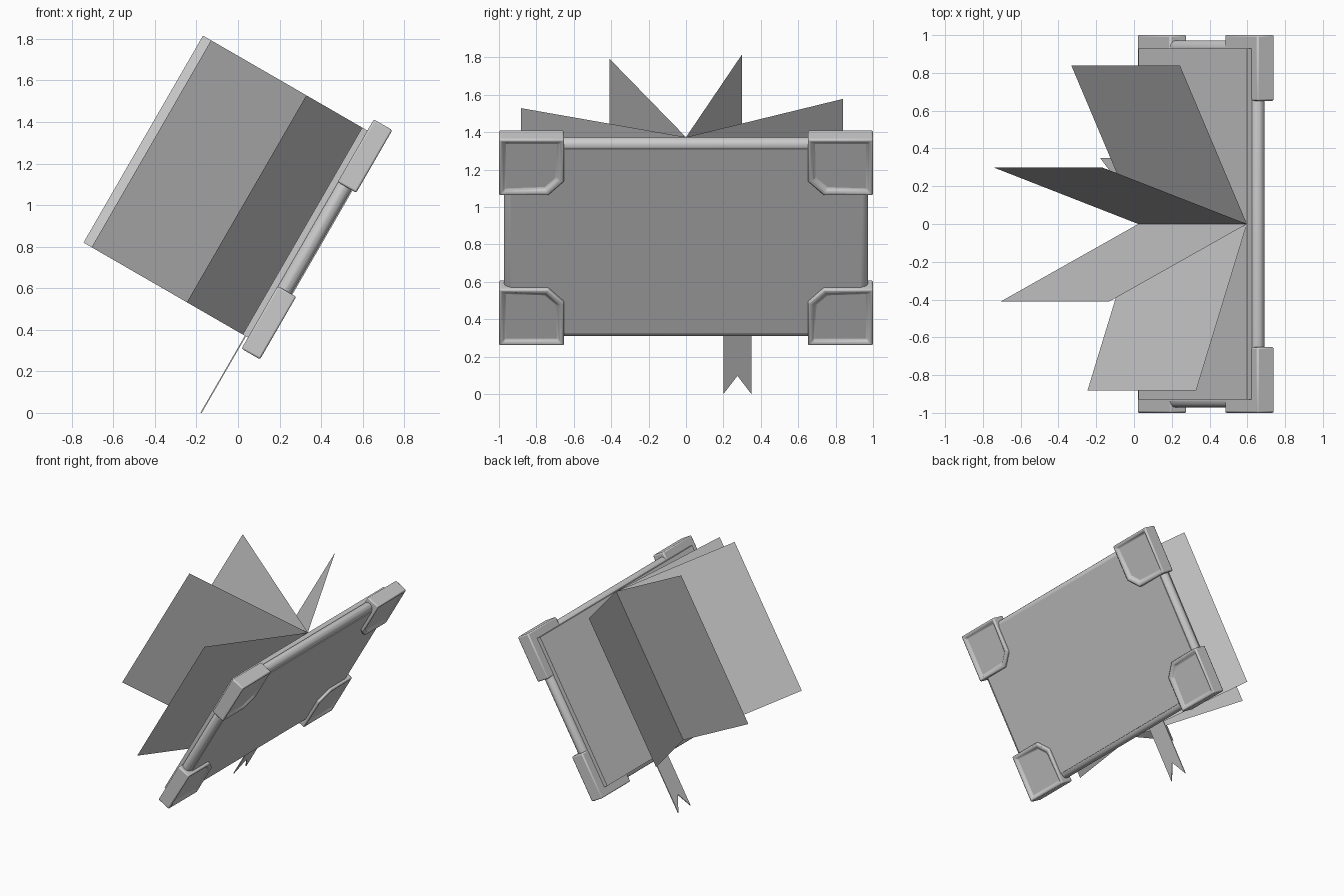
import bpy, bmesh, math
from mathutils import Matrix, Vector

if "Cube" in bpy.data.objects:
    bpy.data.objects.remove(bpy.data.objects["Cube"])

# Book frame: local x runs up the cover, y across it, z out towards the pages
TILT = Matrix.Rotation(math.radians(-60), 4, 'Y')
MID = 0.913          # middle of the cover along local x
N_PAGE = 0.169       # height of the page block surface


def finish(name, bm, bevel=0.0, segments=3, recalc=True):
    if recalc:
        bmesh.ops.recalc_face_normals(bm, faces=bm.faces)
    me = bpy.data.meshes.new(name)
    bm.to_mesh(me)
    bm.free()
    ob = bpy.data.objects.new(name, me)
    bpy.context.collection.objects.link(ob)
    ob.matrix_world = TILT
    if bevel:
        mod = ob.modifiers.new("rounded", 'BEVEL')
        mod.width = bevel
        mod.segments = segments
        mod.limit_method = 'ANGLE'
        bpy.context.view_layer.objects.active = ob
        ob.select_set(True)
        bpy.ops.object.shade_smooth_by_angle(angle=math.radians(40))
        ob.select_set(False)
    return ob


def slab(name, half_x, half_y, z0, z1, bevel=0.0):
    bm = bmesh.new()
    m = Matrix.Translation((MID, 0, (z0 + z1) / 2)) @ Matrix.Diagonal((2 * half_x, 2 * half_y, z1 - z0, 1))
    bmesh.ops.create_cube(bm, size=1, matrix=m)
    return finish(name, bm, bevel)


def prism(points, z0, z1):
    bm = bmesh.new()
    face = bm.faces.new([bm.verts.new((x, y, z0)) for x, y in points])
    ext = bmesh.ops.extrude_face_region(bm, geom=[face], use_keep_orig=True)
    verts = [v for v in ext['geom'] if isinstance(v, bmesh.types.BMVert)]
    bmesh.ops.translate(bm, verts=verts, vec=(0, 0, z1 - z0))
    bmesh.ops.recalc_face_normals(bm, faces=bm.faces)
    return bm


# Cover: rounded rim with a flat outer panel
slab("cover_rim", 0.607, 0.972, 0.064, 0.138, 0.034)
slab("cover_panel", 0.567, 0.938, 0.058, 0.10)

# Page block lying on the cover
slab("page_block", 0.575, 0.93, 0.13, N_PAGE)

# Four corner guards with chamfered inner corner and recessed panel
for sx, nx in ((-1, "lower"), (1, "upper")):
    for sy, ny in ((-1, "left"), (1, "right")):
        X, Y, S, C = 0.637, 1.0, 0.348, 0.085
        shape = [(X, Y), (X, Y - S), (X - S + C, Y - S), (X - S, Y - S + C), (X - S, Y)]
        bm = prism([(MID + sx * x, sy * y) for x, y in shape], 0.037, 0.14)
        outer = min(bm.faces, key=lambda f: f.calc_center_median().z)
        bmesh.ops.inset_region(bm, faces=[outer], thickness=0.030)
        bmesh.ops.inset_region(bm, faces=[outer], thickness=0.010, depth=-0.016)
        finish(f"corner_guard_{nx}_{ny}", bm, 0.012, 2)

# Loose pages fanned around the centre fold
for i, deg in enumerate((26, 71.3, 116, 160.6)):
    a = math.radians(deg)
    tip = Vector((0, 0.934 * math.cos(a), 0.934 * math.sin(a)))
    lo, hi = Vector((MID - 0.575, 0, N_PAGE)), Vector((MID + 0.575, 0, N_PAGE))
    bm = bmesh.new()
    bm.faces.new([bm.verts.new(p) for p in (lo, hi, hi + tip, lo + tip)])
    finish(f"page_{i + 1}", bm, recalc=False)

# Ribbon bookmark with a notched end
ribbon = [(0.36, 0.20), (-0.088, 0.20), (0.025, 0.275), (-0.088, 0.35), (0.36, 0.35)]
finish("ribbon", prism(ribbon, 0.151, 0.157))
